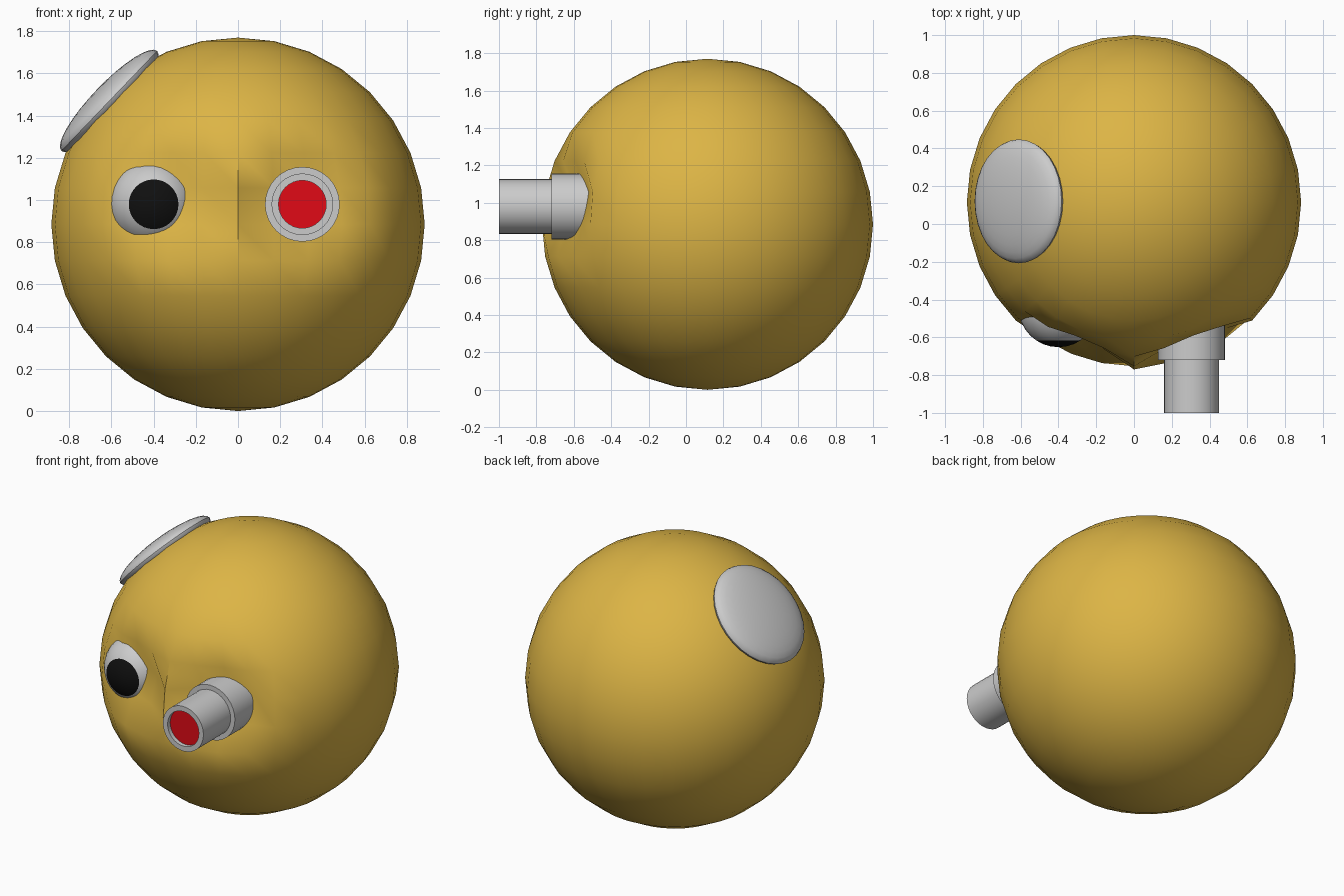
import bpy, bmesh, math
from mathutils import Matrix, Vector

if "Cube" in bpy.data.objects:
    bpy.data.objects.remove(bpy.data.objects["Cube"])


def material(name, color):
    m = bpy.data.materials.new(name)
    m.diffuse_color = (*color, 1)
    m.use_nodes = True
    m.node_tree.nodes["Principled BSDF"].inputs["Base Color"].default_value = m.diffuse_color
    return m


YELLOW = material("yellow", (0.72, 0.46, 0.06))
BLACK = material("black", (0.005, 0.005, 0.005))
RED = material("red", (0.75, 0.003, 0.008))
GREY = material("grey", (0.6, 0.6, 0.6))


def finish(name, bm, mats=()):
    bmesh.ops.recalc_face_normals(bm, faces=bm.faces)
    me = bpy.data.meshes.new(name)
    bm.to_mesh(me)
    bm.free()
    ob = bpy.data.objects.new(name, me)
    bpy.context.collection.objects.link(ob)
    for m in mats:
        me.materials.append(m)
    bpy.ops.object.select_all(action='DESELECT')
    ob.select_set(True)
    bpy.context.view_layer.objects.active = ob
    bpy.ops.object.shade_smooth_by_angle(angle=math.radians(40))
    return ob


def ball(matrix, rings=16):
    bm = bmesh.new()
    bmesh.ops.create_uvsphere(bm, u_segments=32, v_segments=rings, radius=1, matrix=matrix)
    return bm


def lathe_y(profile, x, z, steps=32):
    """Spin (radius, y) points around an axis parallel to y."""
    bm = bmesh.new()
    vs = [bm.verts.new((x + r, y, z)) for r, y in profile]
    es = [bm.edges.new(p) for p in zip(vs, vs[1:])]
    bmesh.ops.spin(bm, geom=vs + es, cent=(x, 0, z), axis=(0, 1, 0),
                   angle=math.tau, steps=steps)
    bmesh.ops.remove_doubles(bm, verts=bm.verts, dist=1e-4)
    return bm


# Head: sphere with two eye sockets pressed into the front
R, C = 0.885, Vector((0, 0.115, 0.885))
head = ball(Matrix.Translation(C) @ Matrix.Scale(R, 4))
push = {0: (0.10, 0.11, 0.07), 1: (0.14, 0.14, 0.09), 2: (0.03, 0.05, 0.02)}
step = math.pi / 16
for v in head.verts:
    d = v.co - C
    row = round(math.asin(max(-1, min(1, d.z / R))) / step)
    col = abs(round(math.atan2(d.x, -d.y) / step))
    if row in push and 1 <= col <= 3:
        v.co.y += push[row][col - 1]
finish("head", head, [YELLOW])

# Round eye with a black pupil cap on its front pole
eye_c = Vector((-0.4, -0.44, 0.98))
eye = ball(Matrix.Translation(eye_c) @ Matrix.Rotation(math.pi / 2, 4, 'X') @ Matrix.Scale(0.212, 4))
for f in eye.faces:
    if f.calc_center_median().y < eye_c.y - 0.212 * math.cos(3 * step):
        f.material_index = 1
finish("eye", eye, [GREY, BLACK])

# Stepped tube eye with a recessed red lens
tube = lathe_y([(0, -0.42), (0.177, -0.42), (0.177, -0.72), (0.146, -0.72), (0.146, -1.0),
                (0.113, -1.0), (0.113, -0.97), (0, -0.97)], 0.305, 0.98)
finish("tube_eye", tube)
finish("lens", lathe_y([(0, -0.973), (0.113, -0.973)], 0.305, 0.98), [RED])
lens = bpy.data.objects["lens"].data
if lens.polygons[0].normal.y > 0:
    lens.flip_normals()

# Flattened round pad on the upper side of the head
n = Vector((-0.72, 0, 0.69)).normalized()
pad = ball(Matrix.Translation(C + n * 0.845 + Vector((0, 0.005, 0)))
           @ n.to_track_quat('Z', 'Y').to_matrix().to_4x4()
           @ Matrix.Diagonal((0.328, 0.328, 0.08, 1)))
finish("side_pad", pad)
